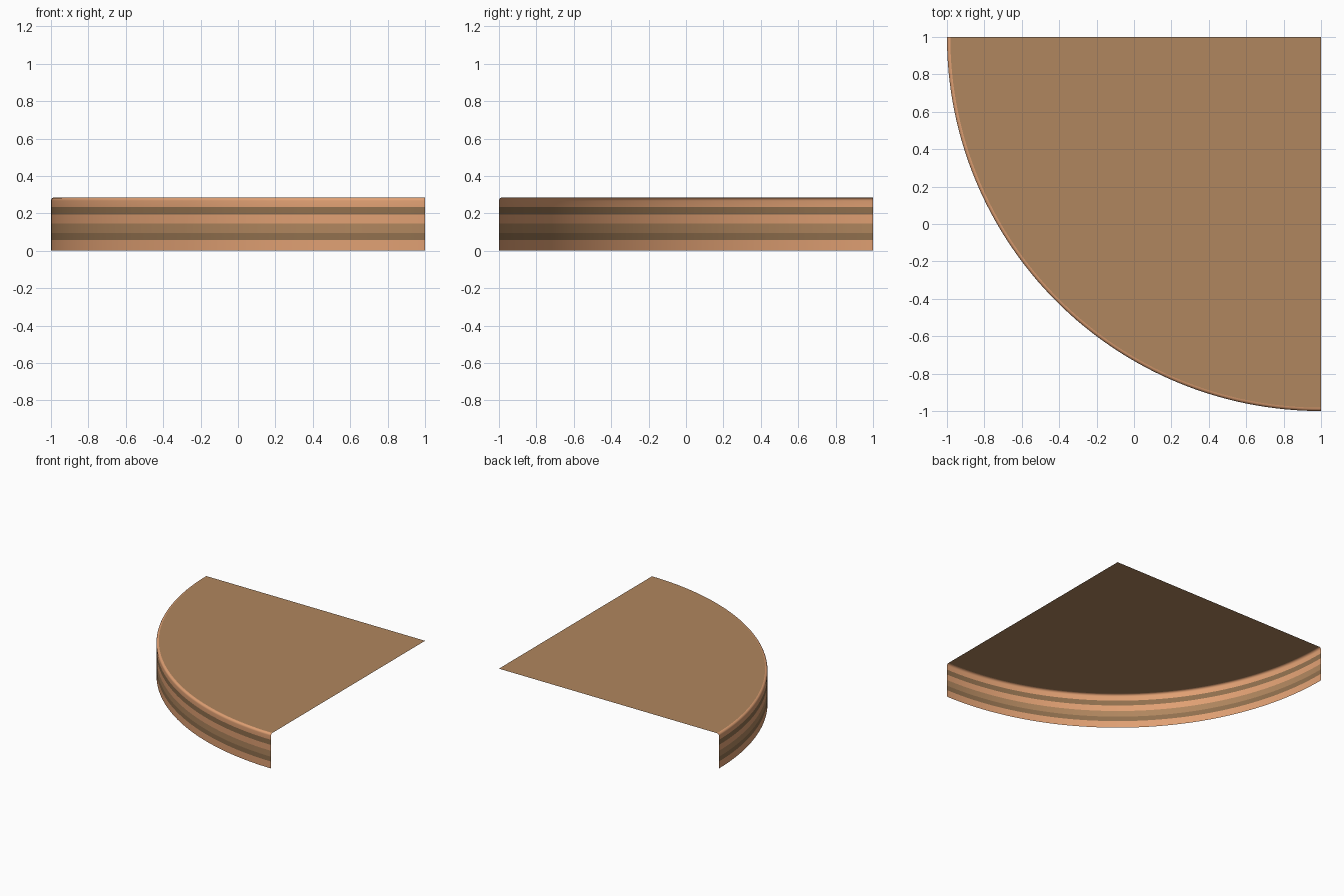
import bpy, bmesh
from math import pi, cos, sin

if "Cube" in bpy.data.objects:
    bpy.data.objects.remove(bpy.data.objects["Cube"])

SEGS = 64
R = 2.0
CX, CY = 1.0, 1.0   # pivot corner of the quarter disc


def material(name, srgb):
    lin = [((c / 255 + 0.055) / 1.055) ** 2.4 for c in srgb]
    m = bpy.data.materials.new(name)
    m.diffuse_color = (*lin, 1)
    m.use_nodes = True
    m.node_tree.nodes["Principled BSDF"].inputs["Base Color"].default_value = m.diffuse_color
    return m


salmon = material("light_wood", (224, 160, 115))
tan = material("tan_wood", (176, 134, 94))
dark = material("dark_wood", (145, 112, 78))


def sweep(name, profile, mat):
    """Sweep an (r, z) profile through the quarter turn; r = 0 is the corner."""
    bm = bmesh.new()
    rows = []
    for r, z in profile:
        if r == 0:
            rows.append([bm.verts.new((CX, CY, z))] * (SEGS + 1))
        else:
            rows.append([bm.verts.new((CX + r * cos(a), CY + r * sin(a), z))
                         for a in (pi + pi / 2 * i / SEGS for i in range(SEGS + 1))])
    for low, up in zip(rows, rows[1:]):
        for i in range(SEGS):
            corners = [low[i], low[i + 1], up[i + 1], up[i]]
            bm.faces.new(list(dict.fromkeys(corners)))
    for f in bm.faces:
        f.smooth = True
    mesh = bpy.data.meshes.new(name)
    bm.to_mesh(mesh)
    bm.free()
    mesh.materials.append(mat)
    obj = bpy.data.objects.new(name, mesh)
    bpy.context.collection.objects.link(obj)


# Striped curved wall, open behind and below
bands = [("bottom_band", 0.0, 0.057, salmon), ("lower_groove", 0.057, 0.096, dark),
         ("middle_band", 0.096, 0.145, tan), ("upper_band", 0.145, 0.193, salmon),
         ("upper_groove", 0.193, 0.235, dark)]
for name, z0, z1, mat in bands:
    sweep(name, [(R, z0), (R, z1)], mat)

# Top band with a small rounded lip
TOP, LIP = 0.285, 0.018
lip = [(R - LIP + LIP * cos(t), TOP - LIP + LIP * sin(t))
       for t in (pi / 2 * k / 5 for k in range(6))]
sweep("top_band", [(R, 0.235)] + lip, salmon)

# Flat quarter-round top
sweep("top_panel", [(R - LIP, TOP), (0, TOP)], tan)
